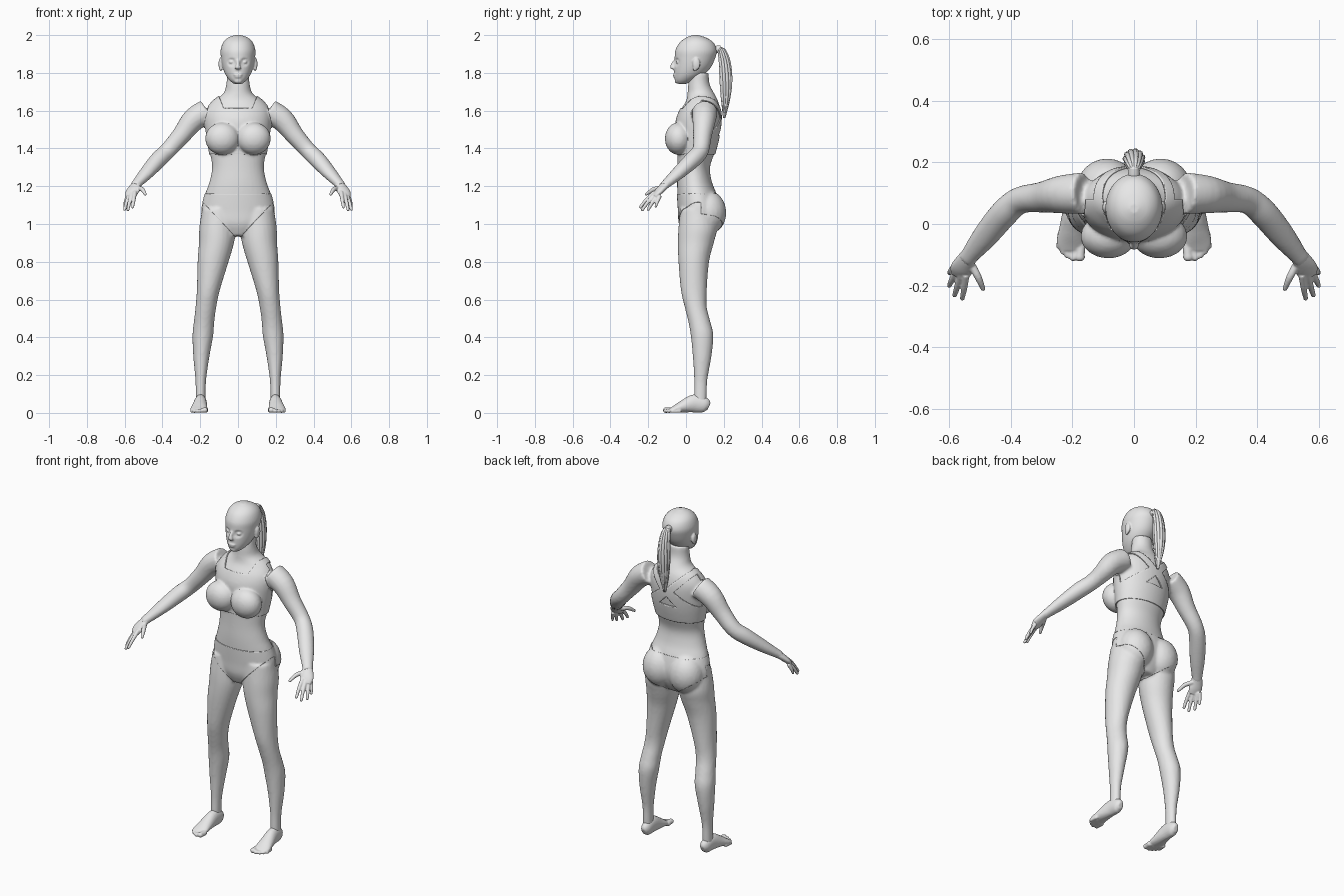
import bpy
import bmesh
import math
from mathutils import Vector, Matrix

cube = bpy.data.objects.get("Cube")
if cube:
    bpy.data.objects.remove(cube, do_unlink=True)

grey = bpy.data.materials.new("plain_grey")
grey.use_nodes = True
grey.diffuse_color = (0.8, 0.8, 0.8, 1)
grey.node_tree.nodes["Principled BSDF"].inputs["Base Color"].default_value = (0.8, 0.8, 0.8, 1)


def spline(stations, steps=4):
    """Smooth the listed stations with a Catmull-Rom curve."""
    out = []
    last = len(stations) - 1
    for i in range(last):
        a, b = stations[max(i - 1, 0)], stations[i]
        c, d = stations[i + 1], stations[min(i + 2, last)]
        for k in range(steps):
            t = k / steps
            out.append([q + t * ((r - p) / 2 + t * ((p - 2.5 * q + 2 * r - s / 2)
                        + t * (1.5 * (q - r) + (s - p) / 2)))
                        for p, q, r, s in zip(a, b, c, d)])
    return out + [list(stations[last])]


def skin(bm, stations, level=False, sides=24, flip=1, steps=4):
    """Loft ellipses (x, y, z, radius, radius) along a path."""
    pts = spline(stations, steps)
    rings = []
    for i, (x, y, z, ra, rb) in enumerate(pts):
        u, v = Vector((1, 0, 0)), Vector((0, 1, 0))
        if not level:
            ahead, behind = pts[min(i + 1, len(pts) - 1)], pts[max(i - 1, 0)]
            way = (Vector(ahead[:3]) - Vector(behind[:3])).normalized()
            u = way.cross(Vector((0, 0, 1))).normalized()
            v = u.cross(way)
        ring = []
        for k in range(sides):
            ang = math.tau * k / sides
            p = Vector((x, y, z)) + u * ra * math.cos(ang) + v * rb * math.sin(ang)
            p.x *= flip
            ring.append(bm.verts.new(p))
        rings.append(ring)
    for low, high in zip(rings, rings[1:]):
        for k in range(sides):
            n = (k + 1) % sides
            bm.faces.new((low[k], low[n], high[n], high[k]))
    bm.faces.new(rings[0][::-1])
    bm.faces.new(rings[-1])


def upright(rows):
    """Turn rows of x, z, half width, front y, back y into stations."""
    return [(x, (f + b) / 2, z, w, (b - f) / 2) for x, z, w, f, b in rows]


def ball(bm, centre, size):
    place = Matrix.Translation(centre) @ Matrix.Diagonal((*size, 1))
    bmesh.ops.create_uvsphere(bm, u_segments=24, v_segments=16, radius=1, matrix=place)


def finish(bm, name, voxel=0, smooth=0):
    bmesh.ops.recalc_face_normals(bm, faces=bm.faces)
    mesh = bpy.data.meshes.new(name)
    bm.to_mesh(mesh)
    bm.free()
    mesh.materials.append(grey)
    for p in mesh.polygons:
        p.use_smooth = True
    ob = bpy.data.objects.new(name, mesh)
    bpy.context.scene.collection.objects.link(ob)
    if voxel:
        fuse = ob.modifiers.new("fuse", "REMESH")
        fuse.mode = "VOXEL"
        fuse.voxel_size = voxel
        fuse.use_smooth_shade = True
        soft = ob.modifiers.new("soften", "SMOOTH")
        soft.factor = 0.5
        soft.iterations = smooth
    return ob


# Body: torso and neck, bust, seat, legs and arms fused into one skin
torso = [(.94, .09, -.01, .13), (1, .18, -.035, .165), (1.07, .193, -.04, .18),
         (1.15, .177, -.045, .165), (1.22, .152, -.047, .138), (1.3, .137, -.045, .127),
         (1.38, .149, -.045, .152), (1.46, .162, -.05, .172), (1.54, .17, -.05, .183),
         (1.6, .165, -.03, .182), (1.65, .13, 0, .17), (1.69, .078, .008, .15),
         (1.74, .062, .012, .125), (1.8, .058, .02, .12)]
leg = [(.1, 1.08, .09, -.03, .15), (.108, .98, .097, -.04, .165), (.114, .9, .093, -.043, .147),
       (.132, .8, .082, -.04, .122), (.157, .65, .061, -.027, .11), (.17, .56, .055, -.007, .11),
       (.18, .48, .054, .013, .13), (.186, .41, .055, .025, .145), (.194, .3, .043, .036, .135),
       (.197, .18, .029, .043, .114), (.198, .1, .026, .043, .11), (.198, .05, .026, .043, .108)]
arm = [(.165, .1, 1.595, .068, .066), (.235, .096, 1.552, .062, .062), (.3, .087, 1.47, .05, .05),
       (.37, .077, 1.39, .044, .044), (.42, .037, 1.342, .046, .044), (.48, -.035, 1.275, .042, .035),
       (.53, -.097, 1.22, .031, .025), (.548, -.12, 1.2, .028, .022)]
bm = bmesh.new()
skin(bm, upright([(0, *row) for row in torso]), level=True, sides=40)
for s in (1, -1):
    skin(bm, upright(leg), level=True, flip=s)
    skin(bm, arm, flip=s)
    ball(bm, (s * .083, -.04, 1.452), (.085, .066, .08))
    ball(bm, (s * .087, .115, 1.06), (.097, .095, .115))
body = finish(bm, "body", .009, 3)

# Head with sunken eye sockets, nose, lips and ears
skull = [(1.742, .022, -.043, 0), (1.76, .044, -.058, .045), (1.79, .066, -.062, .095),
         (1.83, .081, -.062, .132), (1.88, .09, -.06, .155), (1.92, .092, -.056, .163),
         (1.96, .079, -.034, .146), (1.986, .053, 0, .108), (2, .015, .035, .065)]
bm = bmesh.new()
skin(bm, upright([(0, *row) for row in skull]), level=True, sides=48, steps=6)
for v in bm.verts:
    if v.co.y < 0:
        near = math.hypot(abs(v.co.x) - .034, v.co.z - 1.857) / .024
        v.co.y += .012 * max(0, 1 - near * near)
skin(bm, [(0, -.052, 1.875, .008, .008), (0, -.068, 1.845, .01, .012),
          (0, -.071, 1.826, .016, .012), (0, -.06, 1.818, .01, .008)], level=True)
ball(bm, (0, -.06, 1.79), (.024, .009, .006))
ball(bm, (0, -.058, 1.779), (.02, .009, .006))
ball(bm, (0, -.046, 1.757), (.022, .014, .013))
for s in (1, -1):
    ball(bm, (s * .034, -.041, 1.857), (.014, .011, .009))
    ball(bm, (s * .093, .055, 1.847), (.01, .02, .032))
    ball(bm, (s * .091, .048, 1.825), (.008, .012, .016))
finish(bm, "head", .005, 1)

# Hands and feet
digits = [[(.53, -.13, 1.19, .013), (.507, -.172, 1.183, .012), (.491, -.21, 1.158, .008)],
          [(.546, -.165, 1.168, .012), (.552, -.21, 1.128, .01), (.558, -.241, 1.09, .008)],
          [(.563, -.163, 1.158, .012), (.575, -.205, 1.112, .01), (.583, -.231, 1.075, .008)],
          [(.576, -.152, 1.15, .012), (.592, -.182, 1.108, .01), (.6, -.2, 1.077, .008)],
          [(.583, -.138, 1.15, .011), (.596, -.152, 1.118, .009), (.6, -.16, 1.093, .007)]]
palm = [(.535, -.103, 1.214, .028, .02), (.55, -.125, 1.192, .032, .019),
        (.561, -.148, 1.168, .037, .017), (.568, -.168, 1.146, .028, .011)]
sole = [(.196, .122, .034, .014, .02), (.196, .1, .042, .028, .04), (.198, .045, .05, .033, .048),
        (.203, -.015, .034, .04, .033), (.207, -.06, .02, .045, .019), (.208, -.084, .014, .038, .011)]
toes = [(.176, -.122, .015), (.198, -.121, .011), (.215, -.112, .01),
        (.23, -.1, .01), (.244, -.082, .009)]
for s, side in ((1, "left"), (-1, "right")):
    bm = bmesh.new()
    skin(bm, palm, flip=s)
    for finger in digits:
        skin(bm, [(*p, p[-1]) for p in finger], sides=12, flip=s)
        x, y, z, r = finger[-1]
        ball(bm, (s * x, y, z), (r, r, r))
    finish(bm, side + "_hand", .004, 1)
    bm = bmesh.new()
    skin(bm, sole, flip=s)
    for x, y, r in toes:
        skin(bm, [(x - .004, y + .055, r, r, r), (x, y + r, r, r, r)], sides=12, flip=s)
        ball(bm, (s * x, y + r, r), (r * 1.1, r, r))
    finish(bm, side + "_foot", .005, 1)

# Ponytail: a core wrapped in strands, held by a tie
tail = [(0, .172, 1.938, .01, .01), (0, .188, 1.92, .02, .02), (0, .204, 1.86, .028, .027),
        (0, .211, 1.77, .032, .03), (0, .21, 1.67, .026, .024), (0, .202, 1.56, .006, .006)]
bm = bmesh.new()
skin(bm, tail, level=True)
for i in range(11):
    ang = math.tau * i / 11
    strand = []
    for k, (x, y, z, a, b) in enumerate(tail):
        turn = ang + k * .08
        strand.append((a * .85 * math.cos(turn), y + b * .85 * math.sin(turn),
                       z + (i % 3) * .008 * k / 5, a * .32, b * .32))
    skin(bm, strand, level=True, sides=10)
finish(bm, "ponytail")
bm = bmesh.new()
skin(bm, [(0, .145, 1.918, .02, .02), (0, .165, 1.925, .019, .019), (0, .186, 1.932, .015, .015)])
finish(bm, "hair_tie")


# Garments: trimmed copies of the skin, thickened outward
def height(line, x):
    x0, z0, x1, z1 = line
    return z0 + (z1 - z0) * (x - x0) / (x1 - x0)


def garment(name, lines, keep, low, high, thickness):
    graph = bpy.context.evaluated_depsgraph_get()
    source = bpy.data.meshes.new_from_object(body.evaluated_get(graph))
    bm = bmesh.new()
    bm.from_mesh(source)
    bpy.data.meshes.remove(source)
    spare = [f for f in bm.faces if not (low - .02 < f.calc_center_median().z < high
                                         and abs(f.calc_center_median().x) < .25)]
    bmesh.ops.delete(bm, geom=spare, context="FACES")
    planes = [((0, .08, 0), (0, 1, 0))]
    for x0, z0, x1, z1 in lines:
        for s in (1, -1):
            planes.append(((s * x0, 0, z0), (s * (z0 - z1), 0, x1 - x0)))
    for co, no in planes:
        bmesh.ops.bisect_plane(bm, geom=bm.verts[:] + bm.edges[:] + bm.faces[:],
                               dist=1e-5, plane_co=co, plane_no=no)
    spare = []
    for f in bm.faces:
        c = f.calc_center_median()
        if not keep(abs(c.x), c.z, c.y < .08):
            spare.append(f)
    bmesh.ops.delete(bm, geom=spare, context="FACES")
    ob = finish(bm, name)
    shell = ob.modifiers.new("thickness", "SOLIDIFY")
    shell.thickness = thickness
    shell.offset = 1


hem, neck = (0, 1.37, 1, 1.37), (0, 1.61, 1, 1.61)
strap, armhole = (.075, 1.61, .105, 1.69), (.185, 1.5, .14, 1.67)
back_arm, back_out, back_in = (.17, 1.46, .045, 1.56), (.045, 1.56, .145, 1.67), (0, 1.575, .1, 1.67)
hole_low, hole_top = (0, 1.47, 1, 1.47), (0, 1.525, .055, 1.47)


def top_rule(x, z, front):
    if z < hem[1]:
        return False
    if front:
        return z < height(armhole, x) and z < max(neck[1], height(strap, x))
    if hole_low[1] < z < height(hole_top, x):
        return False
    return z < height(back_in, x) and (z < height(back_arm, x) or z > height(back_out, x))


waist, leg_front, leg_back = (0, 1.16, 1, 1.16), (.03, .95, .19, 1.12), (.03, .94, .2, 1.06)


def brief_rule(x, z, front):
    return height(leg_front if front else leg_back, x) < z < waist[1]


garment("sports_top", [hem, neck, strap, armhole, back_arm, back_out, back_in, hole_low, hole_top],
        top_rule, 1.37, 1.72, .006)
garment("briefs", [waist, leg_front, leg_back], brief_rule, .92, 1.2, .003)
